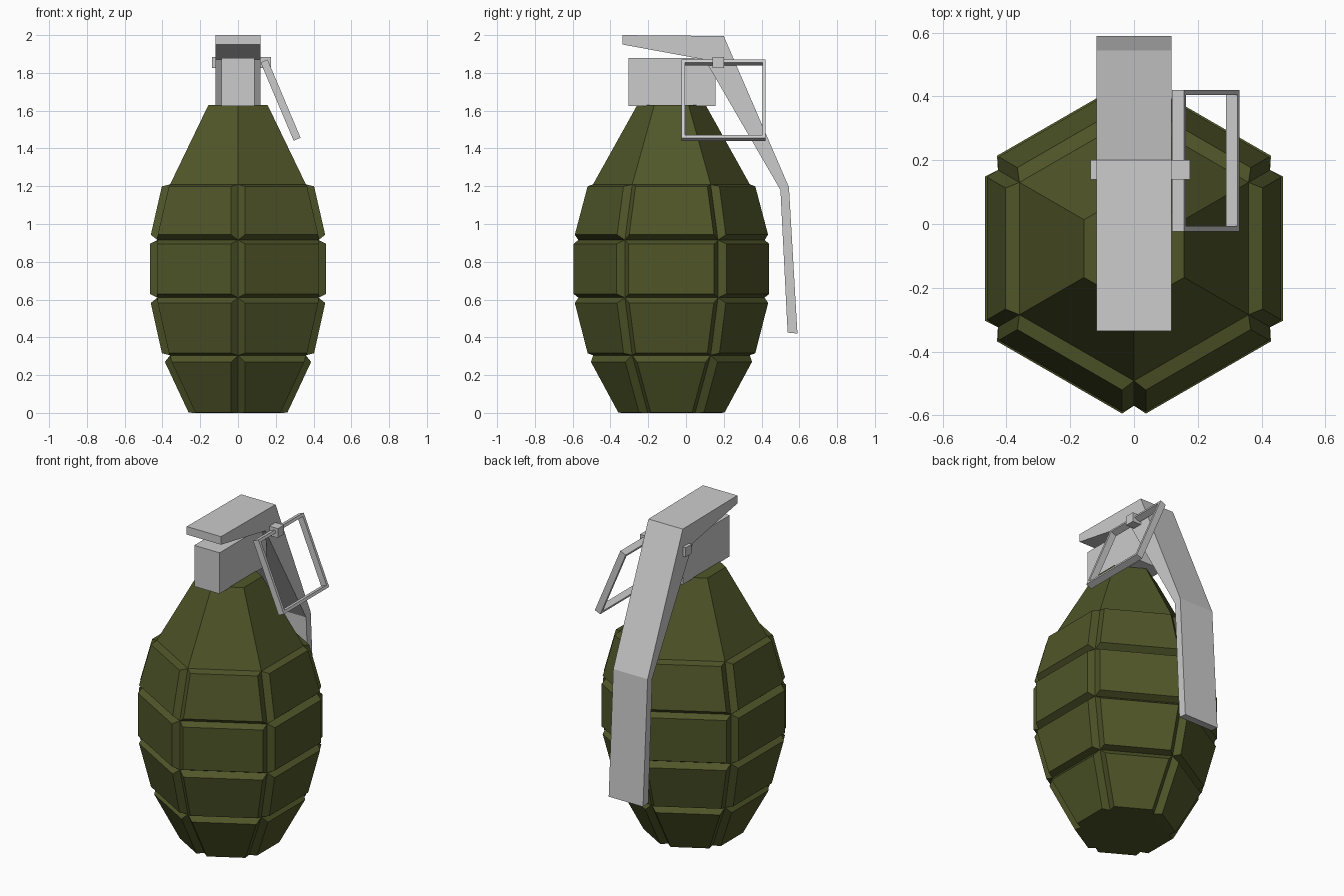
import bpy, bmesh
from math import sin, cos, pi, radians
from mathutils import Matrix, Vector

if "Cube" in bpy.data.objects:
    bpy.data.objects.remove(bpy.data.objects["Cube"])


def finish(name, bm, mat=None):
    bmesh.ops.recalc_face_normals(bm, faces=bm.faces)
    me = bpy.data.meshes.new(name)
    bm.to_mesh(me)
    bm.free()
    ob = bpy.data.objects.new(name, me)
    bpy.context.collection.objects.link(ob)
    if mat:
        me.materials.append(mat)
    return ob


def add_box(bm, lo, hi):
    lo, hi = Vector(lo), Vector(hi)
    m = Matrix.Translation((lo + hi) / 2) @ Matrix.Diagonal((*(hi - lo), 1))
    return bmesh.ops.create_cube(bm, size=1, matrix=m)["verts"]


olive = bpy.data.materials.new("olive_green")
olive.diffuse_color = (0.08, 0.093, 0.022, 1)
olive.use_nodes = True
olive.node_tree.nodes["Principled BSDF"].inputs["Base Color"].default_value = olive.diffuse_color

# Body: six-sided lathe, each panel inset and raised to leave V grooves
SIDES, CENTRE_Y = 6, -0.077
profile = [(0.25, 0), (0.415, 0.305), (0.493, 0.61), (0.493, 0.915), (0.415, 1.21), (0.181, 1.63)]
bm = bmesh.new()
rings = [[bm.verts.new((r * cos(pi / 2 + k * 2 * pi / SIDES),
                        CENTRE_Y + r * sin(pi / 2 + k * 2 * pi / SIDES), z))
          for k in range(SIDES)] for r, z in profile]
panels = []
for i in range(len(rings) - 1):
    for k in range(SIDES):
        n = (k + 1) % SIDES
        f = bm.faces.new((rings[i][k], rings[i][n], rings[i + 1][n], rings[i + 1][k]))
        if i < 4:
            panels.append(f)
bm.faces.new(rings[0][::-1])
bm.faces.new(rings[-1])
bm.normal_update()
bmesh.ops.inset_individual(bm, faces=panels, thickness=0.02, depth=0.04, use_even_offset=True)
finish("grenade_body", bm, olive)

# Fuse block under the lever
bm = bmesh.new()
add_box(bm, (-0.087, -0.305, 1.625), (0.087, 0.155, 1.88))
finish("fuse_block", bm)

# Safety lever: side profile extruded across x
side = [(-0.335, 2.0), (0.2, 1.995), (0.545, 1.195), (0.59, 0.42),
        (0.538, 0.425), (0.5, 1.18), (0.1, 1.87), (-0.335, 1.95)]
bm = bmesh.new()
face = bm.faces.new([bm.verts.new((-0.118, y, z)) for y, z in side])
ext = bmesh.ops.extrude_face_region(bm, geom=[face])["geom"]
bmesh.ops.translate(bm, vec=(0.236, 0, 0), verts=[v for v in ext if isinstance(v, bmesh.types.BMVert)])
finish("safety_lever", bm)

# Pin through the lever
bm = bmesh.new()
add_box(bm, (-0.137, 0.14, 1.826), (0.176, 0.2, 1.884))
finish("pin", bm)

# Pull ring: square frame hanging from the pin, swung outwards
bm = bmesh.new()
W, H, T = 0.222, 0.45, 0.017
outer = [(-W, 0), (W, 0), (W, -H), (-W, -H)]
inner = [(-W + T, -T), (W - T, -T), (W - T, -H + T), (-W + T, -H + T)]
loops = [[bm.verts.new((x, y, z)) for y, z in pts]
         for pts, x in ((outer, -0.02), (outer, 0.02), (inner, 0.02), (inner, -0.02))]
for a in range(4):
    for k in range(4):
        p, q = loops[a], loops[(a + 1) % 4]
        bm.faces.new((p[k], p[(k + 1) % 4], q[(k + 1) % 4], q[k]))
ring = finish("pull_ring", bm)
ring.location = (0.138, 0.199, 1.863)
ring.rotation_euler = (0, radians(-22.9), 0)
